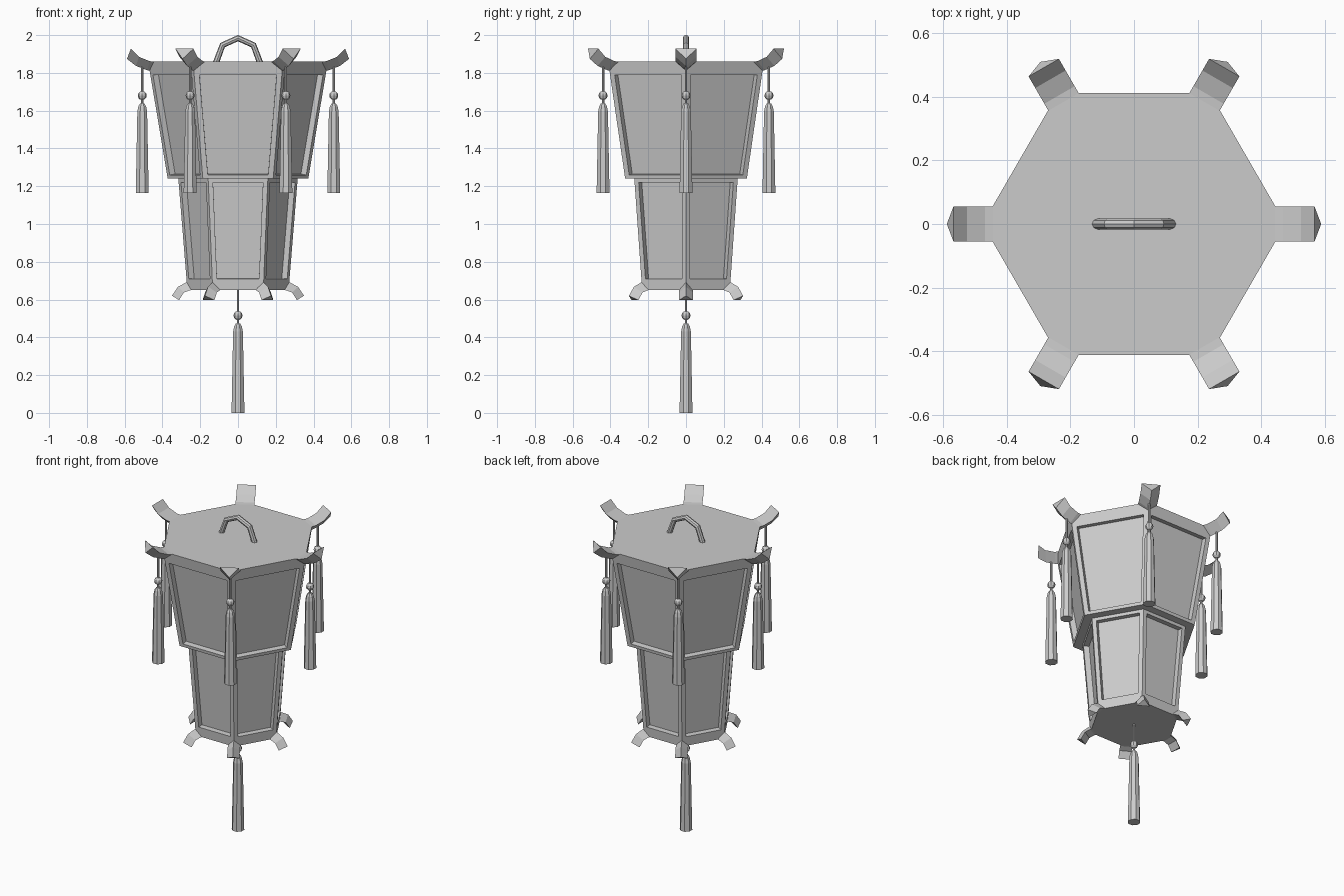
import bpy, bmesh, math
from mathutils import Vector, Matrix

if "Cube" in bpy.data.objects:
    bpy.data.objects.remove(bpy.data.objects["Cube"])

grey = bpy.data.materials.new("plain grey")
grey.diffuse_color = (0.6, 0.6, 0.6, 1)
grey.use_nodes = True
grey.node_tree.nodes["Principled BSDF"].inputs["Base Color"].default_value = grey.diffuse_color


def finish(bm, name):
    bmesh.ops.remove_doubles(bm, verts=bm.verts, dist=1e-5)
    bmesh.ops.recalc_face_normals(bm, faces=bm.faces)
    me = bpy.data.meshes.new(name)
    bm.to_mesh(me)
    bm.free()
    me.materials.append(grey)
    ob = bpy.data.objects.new(name, me)
    bpy.context.collection.objects.link(ob)
    return ob


def polar(r, a, z):
    return Vector((r * math.cos(a), r * math.sin(a), z))


def lantern_body(name, z0, r0, z1, r1, pz0, pz1, margin, depth):
    """Tapered hexagonal body with a recessed panel on every side."""
    bm = bmesh.new()

    def quad(pts):
        bm.faces.new([bm.verts.new(p) for p in pts])

    for i in range(6):
        a, b = math.radians(60 * i), math.radians(60 * i + 60)
        outer = [polar(r0, a, z0), polar(r0, b, z0), polar(r1, b, z1), polar(r1, a, z1)]
        n = (outer[1] - outer[0]).cross(outer[3] - outer[0]).normalized()
        rim = []
        for z, flip in ((pz0, False), (pz1, True)):
            r = r0 + (r1 - r0) * (z - z0) / (z1 - z0)
            p, q = polar(r, a, z), polar(r, b, z)
            d = (q - p).normalized() * margin
            rim += [q - d, p + d] if flip else [p + d, q - d]
        back = [p - n * depth for p in rim]
        for k in range(4):
            m = (k + 1) % 4
            quad([outer[k], outer[m], rim[m], rim[k]])
            quad([rim[k], rim[m], back[m], back[k]])
        quad(back)
    for z, r in ((z0, r0), (z1, r1)):
        quad([polar(r, math.radians(60 * i), z) for i in range(6)])
    return finish(bm, name)


def corner_hook(name, angle, flat, keel, half):
    """Curved corner tail: triangular section, flat on one side, keel on the other."""
    bm = bmesh.new()
    rings = [[bm.verts.new(p) for p in ((fx, -half, fz), (fx, half, fz), (kx, 0, kz))]
             for (fx, fz), (kx, kz) in zip(flat, keel)]
    for s, t in zip(rings, rings[1:]):
        for k in range(3):
            m = (k + 1) % 3
            bm.faces.new((s[k], s[m], t[m], t[k]))
    bm.faces.new(rings[0])
    bm.faces.new(rings[-1])
    bmesh.ops.rotate(bm, verts=bm.verts, matrix=Matrix.Rotation(angle, 3, 'Z'))
    return finish(bm, name)


def tassel(name, x, y, z, string_top):
    """Cord, bead and fringe; z is the bottom of the fringe."""
    bm = bmesh.new()

    def lathe(profile):
        rings = [[bm.verts.new(polar(r, math.radians(45 * k + 22.5), h) + Vector((x, y, z)))
                  for k in range(8)] for r, h in profile]
        for s, t in zip(rings, rings[1:]):
            for k in range(8):
                m = (k + 1) % 8
                bm.faces.new((s[k], s[m], t[m], t[k]))
        bm.faces.new(rings[0])
        bm.faces.new(rings[-1])

    lathe([(0.037, 0), (0.028, 0.43), (0.022, 0.458), (0.012, 0.474)])
    lathe([(0.007, 0.465), (0.007, string_top - z)])
    bmesh.ops.create_uvsphere(bm, u_segments=8, v_segments=6, radius=0.024,
                              matrix=Matrix.Translation((x, y, z + 0.515)))
    return finish(bm, name)


# Two stacked bodies
lantern_body("upper_body", 1.24, 0.372, 1.86, 0.476, 1.26, 1.79, 0.028, 0.033)
lantern_body("lower_body", 0.65, 0.268, 1.24, 0.316, 0.71, 1.22, 0.025, 0.033)

# Corner hooks and hanging tassels
top_flat = [(0.43, 1.859), (0.468, 1.862), (0.525, 1.885), (0.567, 1.928)]
top_keel = [(0.455, 1.81), (0.48, 1.814), (0.54, 1.837), (0.588, 1.874)]
low_flat = [(0.235, 0.651), (0.255, 0.649), (0.287, 0.637), (0.312, 0.597)]
low_keel = [(0.255, 0.697), (0.275, 0.69), (0.318, 0.668), (0.349, 0.62)]
for i in range(6):
    a = math.radians(60 * i)
    corner_hook(f"upper_hook_{i + 1}", a, top_flat, top_keel, 0.055)
    corner_hook(f"lower_hook_{i + 1}", a, low_flat, low_keel, 0.036)
    tassel(f"tassel_{i + 1}", 0.507 * math.cos(a), 0.507 * math.sin(a), 1.165, 1.85)
tassel("bottom_tassel", 0, 0, 0, 0.66)

# Carrying handle on top
cu = bpy.data.curves.new("handle", 'CURVE')
cu.dimensions = '3D'
cu.bevel_depth = 0.0165
cu.bevel_resolution = 2
cu.use_fill_caps = True
path = [(-0.118, 1.85), (-0.082, 1.947), (0, 1.984), (0.082, 1.947), (0.118, 1.85)]
sp = cu.splines.new('POLY')
sp.points.add(len(path) - 1)
for p, (x, z) in zip(sp.points, path):
    p.co = (x, 0, z, 1)
sp.use_smooth = False
cu.materials.append(grey)
handle = bpy.data.objects.new("handle", cu)
bpy.context.collection.objects.link(handle)
